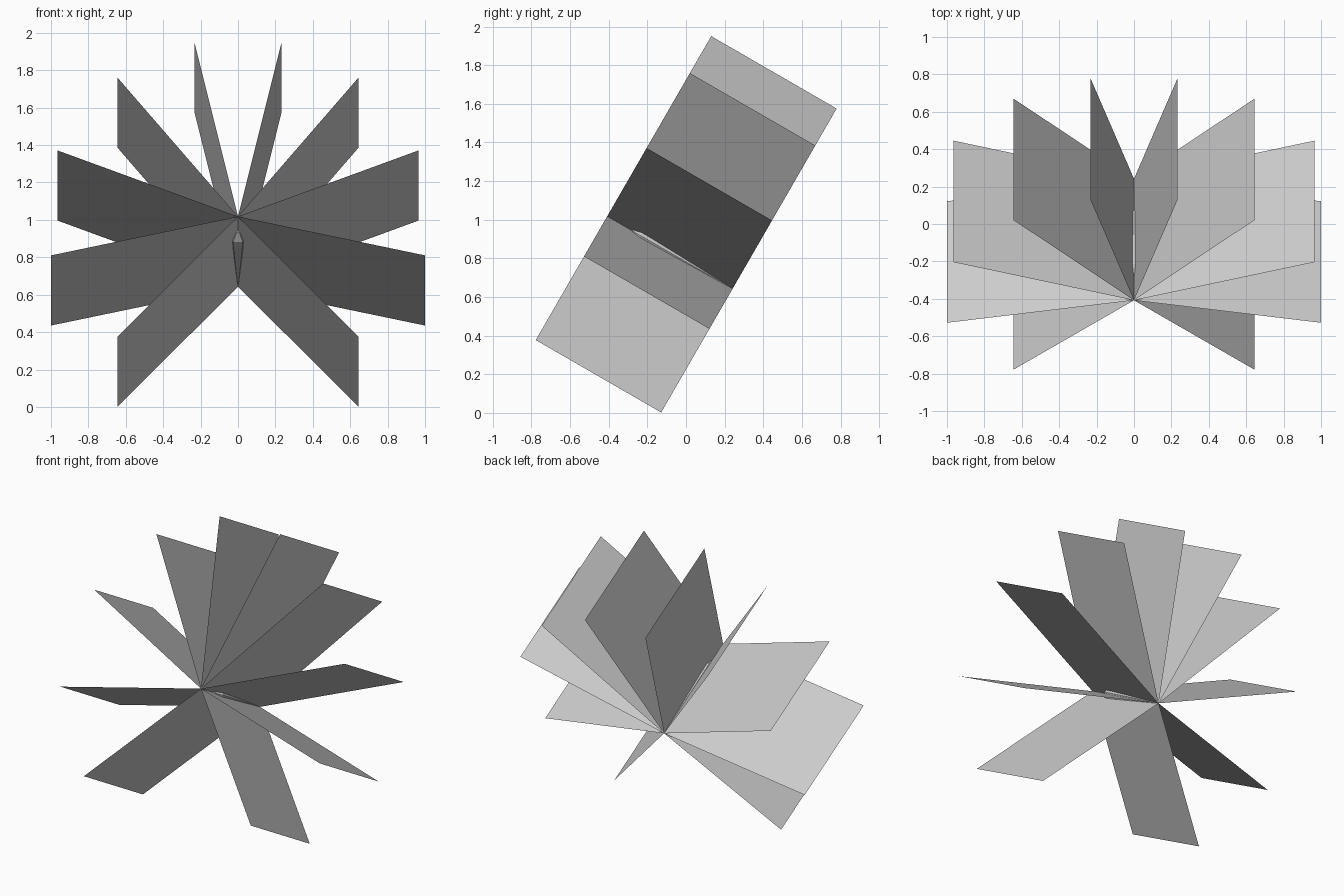
import bpy, bmesh, math
from mathutils import Vector

cube = bpy.data.objects.get("Cube")
if cube:
    bpy.data.objects.remove(cube)

grey = bpy.data.materials.new("light grey")
grey.use_nodes = True
colour = (0.6, 0.6, 0.6, 1)
grey.diffuse_color = colour
grey.node_tree.nodes["Principled BSDF"].inputs["Base Color"].default_value = colour

# Shared tilted axle: all blades start on this line
hub = Vector((0, -0.408, 1.018))
axle = Vector((0, math.cos(math.radians(30)), -0.5))
up = Vector((0, 0.5, math.cos(math.radians(30))))
side = Vector((1, 0, 0))
length = 0.75


def finish(name, bm):
    mesh = bpy.data.meshes.new(name)
    bmesh.ops.recalc_face_normals(bm, faces=bm.faces)
    bm.to_mesh(mesh)
    bm.free()
    mesh.materials.append(grey)
    obj = bpy.data.objects.new(name, mesh)
    bpy.context.collection.objects.link(obj)


# Thin blades, mirrored left and right: outward reach and rise of each tip
blades = {
    "top_blade": (0.233, 1.077),
    "upper_blade": (0.643, 0.856),
    "middle_blade": (0.965, 0.408),
    "lower_blade": (1.0, -0.24),
    "bottom_blade": (0.643, -0.74),
}
for name, (reach, rise) in blades.items():
    for label, sign in (("left", 1), ("right", -1)):
        tip = hub + side * reach * sign + up * rise
        bm = bmesh.new()
        corners = [hub, tip, tip + axle * length, hub + axle * length]
        bm.faces.new([bm.verts.new(c) for c in corners])
        finish(label + "_" + name, bm)

# Small faceted spindle along the axle: distance from hub, radius
profile = [(0.15, 0.015), (0.2, 0.048), (0.27, 0.046), (0.45, 0.03), (0.72, 0.004)]
bm = bmesh.new()
rings = []
for dist, radius in profile:
    ring = []
    for i in range(6):
        a = math.tau * i / 6
        ring.append(bm.verts.new(hub + axle * dist
                                 + (side * math.cos(a) + up * math.sin(a)) * radius))
    rings.append(ring)
for near, far in zip(rings, rings[1:]):
    for i in range(6):
        j = (i + 1) % 6
        bm.faces.new((near[i], near[j], far[j], far[i]))
bm.faces.new(rings[0])
bm.faces.new(rings[-1])
finish("spindle", bm)
